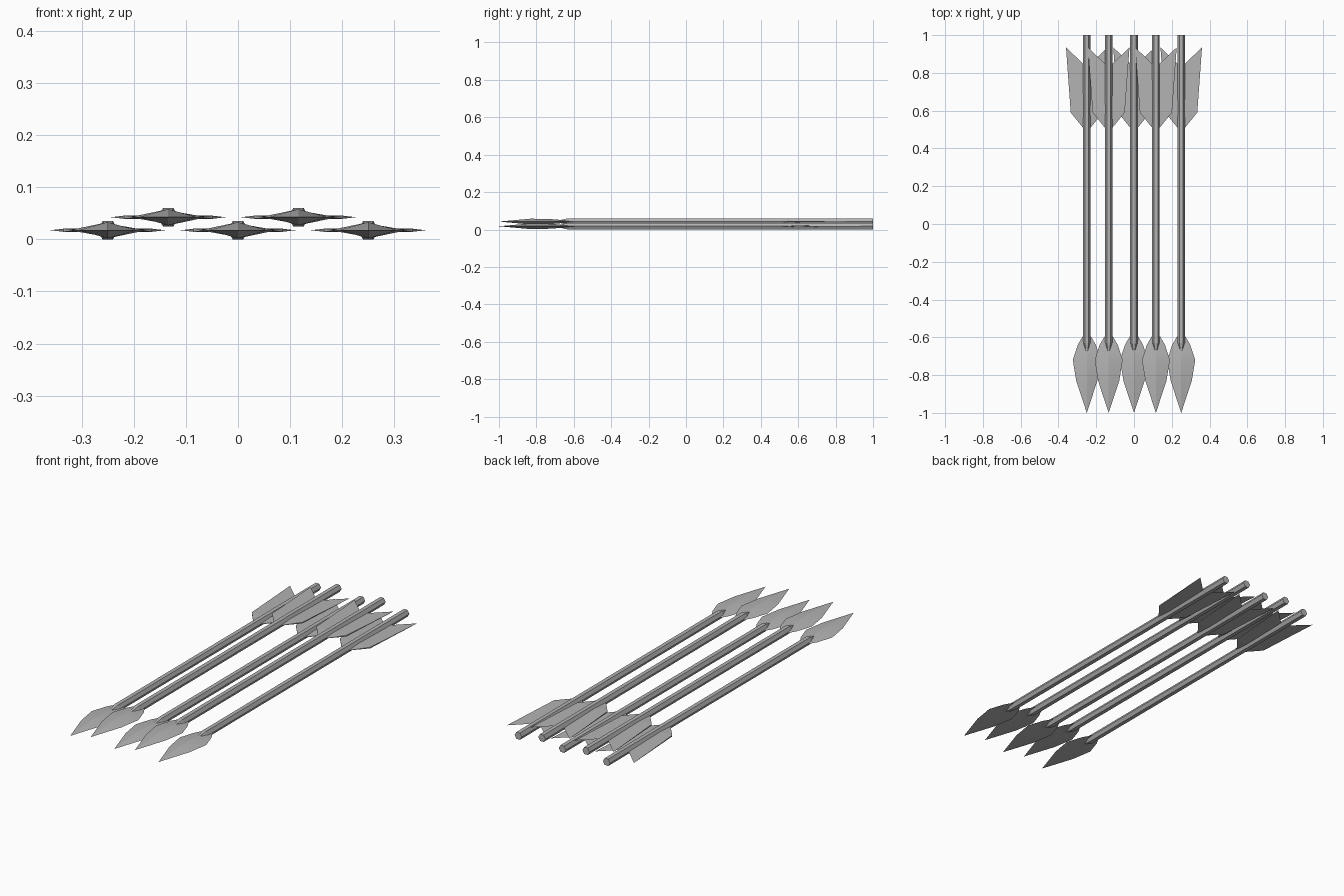
import bpy, bmesh, math

cube = bpy.data.objects.get("Cube")
if cube:
    bpy.data.objects.remove(cube, do_unlink=True)

grey = bpy.data.materials.new("plain grey")
grey.use_nodes = True
colour = (0.45, 0.45, 0.45, 1)
grey.diffuse_color = colour
grey.node_tree.nodes["Principled BSDF"].inputs["Base Color"].default_value = colour


def loft(name, rings, place, caps=False, smooth=False):
    """Join a row of equal rings into one skin."""
    bm = bmesh.new()
    loops = [[bm.verts.new(p) for p in ring] for ring in rings]
    for a, b in zip(loops, loops[1:]):
        n = len(a)
        for i in range(n):
            j = (i + 1) % n
            bm.faces.new((a[i], a[j], b[j], b[i]))
    if caps:
        bm.faces.new(loops[0])
        bm.faces.new(loops[-1])
    bmesh.ops.remove_doubles(bm, verts=bm.verts, dist=0.0001)
    bmesh.ops.recalc_face_normals(bm, faces=bm.faces)
    mesh = bpy.data.meshes.new(name)
    bm.to_mesh(mesh)
    bm.free()
    mesh.materials.append(grey)
    obj = bpy.data.objects.new(name, mesh)
    bpy.context.collection.objects.link(obj)
    obj.location = place
    if smooth:
        bpy.ops.object.select_all(action='DESELECT')
        obj.select_set(True)
        bpy.context.view_layer.objects.active = obj
        bpy.ops.object.shade_smooth_by_angle(angle=math.radians(15))
    return obj


def blade_ring(y, width, edge, ridge_y, ridge):
    """Flat diamond section, mirrored left to right and top to bottom."""
    return [(width, y, edge), (0, ridge_y, ridge), (-width, y, edge),
            (-width, y, -edge), (0, ridge_y, -ridge), (width, y, -edge)]


def hex_ring(y, radius):
    return [(radius * math.cos(k * math.pi / 3), y, radius * math.sin(k * math.pi / 3))
            for k in range(6)]


# Leaf-shaped head: position, half width, half thickness at the ridge
head = [blade_ring(y, w, 0, y, t) for y, w, t in (
    (-1, 0, 0), (-0.83, 0.056, 0.0155), (-0.72, 0.074, 0.013),
    (-0.64, 0.048, 0.006), (-0.595, 0.022, 0))]

# Vanes with swept, notched rear edges
vanes = [blade_ring(0.50, 0.012, 0, 0.49, 0),
         blade_ring(0.59, 0.085, 0.003, 0.59, 0.004),
         blade_ring(0.935, 0.11, 0, 0.83, 0)]

# Six-sided shaft with a tapered front end
shaft = [hex_ring(-0.69, 0.005), hex_ring(-0.63, 0.0202), hex_ring(1, 0.0202)]

# Five arrows, alternately low and high
for i, x in enumerate((-0.25, -0.134, 0, 0.116, 0.25)):
    place = (x, 0, 0.0175 if i % 2 == 0 else 0.0425)
    loft(f"arrow_shaft_{i + 1}", shaft, place, caps=True)
    loft(f"arrow_head_{i + 1}", head, place, smooth=True)
    loft(f"arrow_vanes_{i + 1}", vanes, place)
